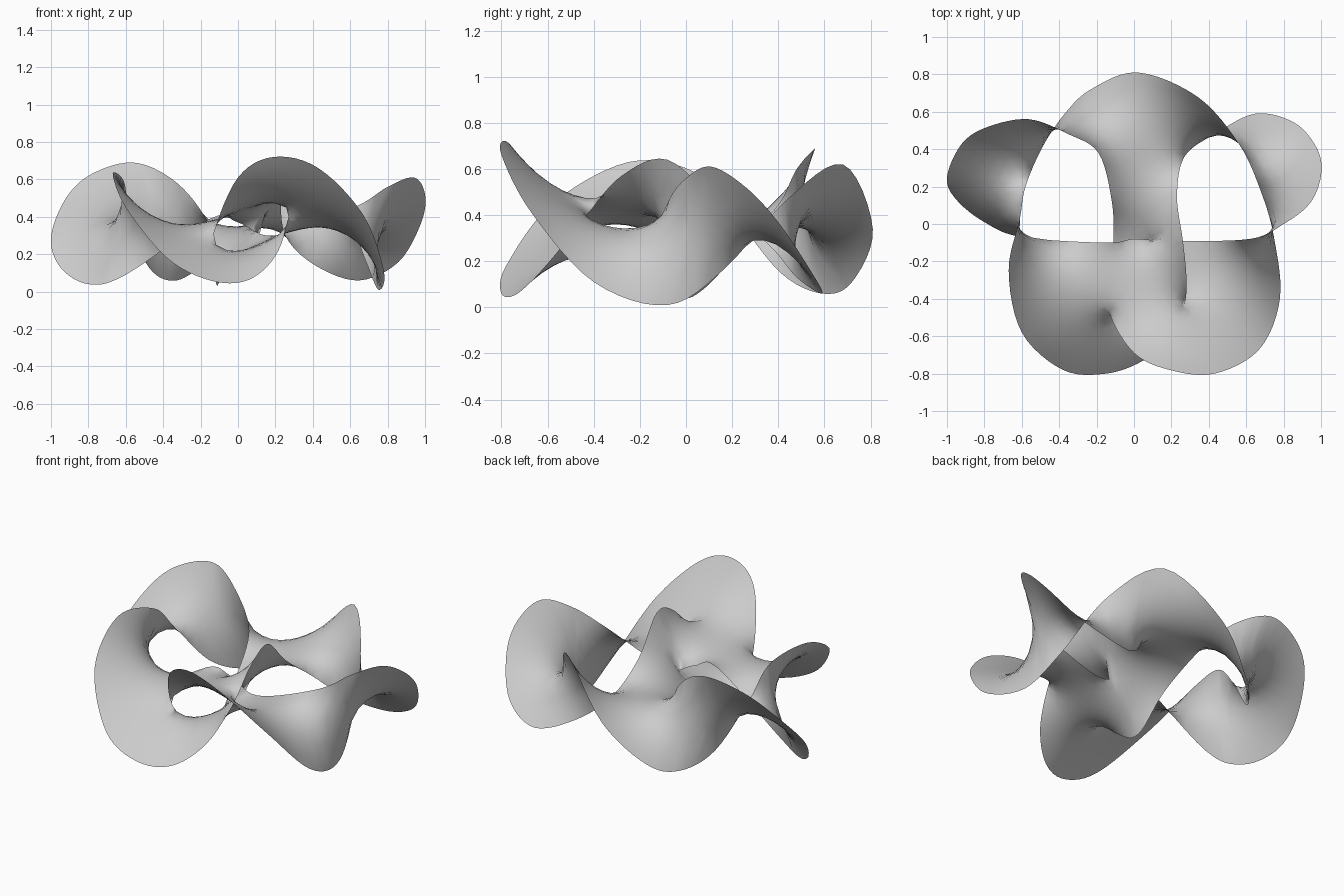
import bpy
import bmesh
from mathutils import Vector
from mathutils.geometry import delaunay_2d_cdt, intersect_line_line_2d, interpolate_bezier

cube = bpy.data.objects.get("Cube")
if cube:
    bpy.data.objects.remove(cube)

# Control points of the single closed wire that the film spans
WIRE = [
    (.02, .81, .34), (-.23, .72, .11), (-.37, .59, .06), (-.49, .41, .15), (-.58, .20, .41),
    (-.61, .03, .59), (-.67, -.25, .63), (-.60, -.58, .45), (-.38, -.78, .18), (-.15, -.80, .06),
    (.05, -.73, .06), (.20, -.60, .19), (.27, -.43, .40), (.28, -.28, .57), (.26, -.08, .64),
    (.23, .15, .44), (.27, .36, .27), (.43, .48, .13), (.65, .59, .06), (.86, .54, .16),
    (.98, .40, .37), (1.0, .26, .52), (.94, .11, .61), (.80, .00, .56), (.62, -.08, .45),
    (.20, -.09, .30), (.00, -.08, .37), (-.15, -.10, .39), (-.60, -.07, .09), (-.80, .01, .04),
    (-.95, .13, .13), (-1.0, .25, .29), (-.92, .43, .50), (-.78, .52, .63), (-.56, .56, .69),
    (-.35, .48, .60), (-.19, .38, .42), (-.12, .13, .22), (-.11, -.09, .03), (-.13, -.30, .13),
    (-.13, -.48, .31), (.00, -.69, .61), (.19, -.78, .72), (.43, -.80, .66), (.67, -.67, .41),
    (.78, -.40, .11), (.75, -.08, .01), (.68, .17, .17), (.56, .43, .46), (.34, .68, .62),
]
# Places where the wire passes from the upper to the lower sheet of the tunnel
PINCHES = [(.12, -.09), (-.13, -.48), (.27, -.44)]
STEPS = 6      # wire samples per control span
REACH = 2      # half length of a twisted strip, in samples
ACROSS = 6     # strip divisions between the two strands
SPACING = .05  # spacing of points inside the panels


def sample_wire(points):
    """Smooth closed curve through the control points."""
    pts = [Vector(p) for p in points]
    n = len(pts)
    out = []
    for k in range(n):
        before, a, b, after = (pts[(k + d) % n] for d in (-1, 0, 1, 2))
        handle_a = a + (b - before) / 6
        handle_b = b - (after - a) / 6
        out += interpolate_bezier(a, handle_a, handle_b, b, STEPS + 1)[:-1]
    return out


def find_crossings(wire):
    """Pairs of samples where the wire passes over itself in plan."""
    n = len(wire)
    flat = [p.to_2d() for p in wire]
    return [(i, j) for i in range(n) for j in range(i + 2, n)
            if (j + 1) % n != i and intersect_line_line_2d(
                flat[i], flat[i + 1], flat[j], flat[(j + 1) % n])]


def inside(p, poly):
    hit = False
    for a, b in zip(poly, poly[1:] + poly[:1]):
        if (a.y > p.y) != (b.y > p.y):
            if p.x < a.x + (p.y - a.y) * (b.x - a.x) / (b.y - a.y):
                hit = not hit
    return hit


coords = sample_wire(WIRE)
wire_count = len(coords)
crossings = find_crossings(coords)
partner = dict(crossings) | {j: i for i, j in crossings}
triangles = []
links = {}
seen = set()


def add_seam(samples):
    """Free vertices that start in line with the given wire samples."""
    first = len(coords)
    coords.extend([coords[k].copy() for k in samples])
    return list(range(first, len(coords)))


# Seams where the outer panels run into the two sheets of the tunnel
tunnel = set()
for spot in PINCHES:
    p = min(range(wire_count), key=lambda k: (coords[k].to_2d() - Vector(spot)).length)
    before = max(k for k in partner if k < p)
    after = min(k for k in partner if k > p)
    tunnel |= {before, after}
    seam_in = add_seam(range(p - 1, before, -1))
    seam_out = add_seam(range(p + 1, after + 1))
    links[p] = seam_out + [partner[after]]
    links[partner[before]] = seam_in[::-1] + [p]
    links[partner[after]] = seam_out[::-1] + [p] + seam_in + [partner[before]]

# Twisted strips that join the panels at the other crossings
for i, j in crossings:
    if i in tunnel:
        continue
    rows = []
    for k in range(-REACH, REACH + 1):
        a, b = (i + k) % wire_count, (j - k) % wire_count
        row = [a]
        for s in range(1, ACROSS):
            row.append(len(coords))
            coords.append(coords[a].lerp(coords[b], s / ACROSS))
        rows.append(row + [b])
        if k < REACH:
            seen |= {a, (b - 1) % wire_count}
    for r, q in zip(rows, rows[1:]):
        for s in range(ACROSS):
            triangles += [(r[s], r[s + 1], q[s + 1]), (r[s], q[s + 1], q[s])]
    links[rows[0][0]] = rows[0][1:]
    links[rows[-1][-1]] = rows[-1][-2::-1]

# Loops of wire, seams and strip ends that bound each panel
loops = []
for start in range(wire_count):
    loop, v = [], start
    while v not in seen:
        seen.add(v)
        loop.append(v)
        v = (v + 1) % wire_count
        if v in links:
            loop += [v] + links[v][:-1]
            v = links[v][-1]
    if len(loop) > 2:
        loops.append(loop)

# Panels filled with an even triangle mesh
for loop in loops:
    poly = [coords[v].to_2d() for v in loop]
    ids = list(loop)
    flat = list(poly)
    height = sum(coords[v].z for v in loop) / len(loop)
    for row in range(-24, 25):
        for col in range(-24, 25):
            p = Vector(((col + row % 2 / 2) * SPACING, row * SPACING * .87))
            if inside(p, poly) and min((p - q).length for q in poly) > SPACING * .55:
                ids.append(len(coords))
                flat.append(p)
                coords.append(Vector((p.x, p.y, height)))
    size = len(loop)
    edges = [(k, (k + 1) % size) for k in range(size)]
    result = delaunay_2d_cdt(flat, edges, [], 1, 1e-5)
    origin = [ids[o[0]] if o else None for o in result[3]]
    for face in result[2]:
        tri = tuple(origin[v] for v in face)
        if None not in tri and len(set(tri)) == 3:
            triangles.append(tri)


def edge_weights(uniform):
    """Neighbour weights that pull the film towards least area."""
    weights = {}
    for tri in triangles:
        for k in range(3):
            a, b, c = tri[k], tri[k - 1], tri[k - 2]
            u, v = coords[b] - coords[a], coords[c] - coords[a]
            w = 1 if uniform else max(.08, min(3, u.dot(v) / (u.cross(v).length + 1e-9)))
            for p, q in ((b, c), (c, b)):
                near = weights.setdefault(p, {})
                near[q] = near.get(q, 0) + w
    return weights


# Relax the film while the wire stays fixed
for step in range(30):
    weights = edge_weights(step < 12)
    free = [(v, list(near.items()), sum(near.values()))
            for v, near in weights.items() if v >= wire_count]
    for _ in range(10):
        for v, near, total in free:
            pull = Vector()
            for q, w in near:
                pull += coords[q] * w
            coords[v] = pull / total

# Mesh, smooth shading and colour
mesh = bpy.data.meshes.new("film_surface")
mesh.from_pydata([tuple(p) for p in coords], [], triangles)
bm = bmesh.new()
bm.from_mesh(mesh)
bmesh.ops.delete(bm, geom=[v for v in bm.verts if not v.link_faces], context="VERTS")
bmesh.ops.recalc_face_normals(bm, faces=bm.faces)
for face in bm.faces:
    face.smooth = True
bm.to_mesh(mesh)
bm.free()

grey = bpy.data.materials.new("plain_grey")
grey.use_nodes = True
grey.diffuse_color = (.6, .6, .6, 1)
grey.node_tree.nodes["Principled BSDF"].inputs["Base Color"].default_value = (.6, .6, .6, 1)
mesh.materials.append(grey)
film = bpy.data.objects.new("film_surface", mesh)
bpy.context.collection.objects.link(film)
